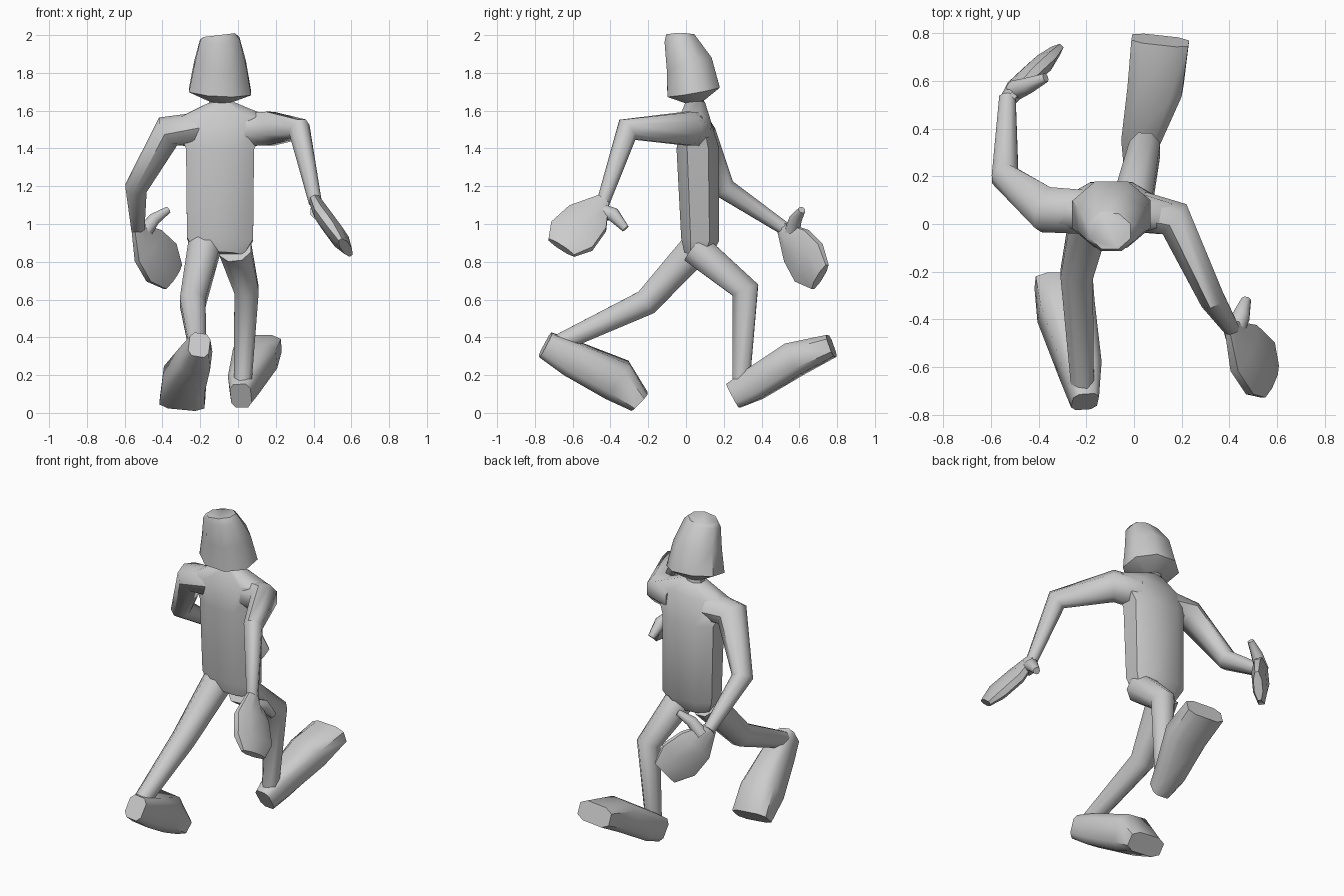
import bpy, bmesh
from mathutils import Vector


def loft(name, stations, wide, k=0.42):
    """Octagonal skin through stations (x, y, z, half_width, half_depth), mitred at bends."""
    pts = [Vector(s[:3]) for s in stations]
    bm = bmesh.new()
    rings = []
    for i, s in enumerate(stations):
        before = (pts[i] - pts[max(i - 1, 0)]).normalized()
        after = (pts[min(i + 1, len(pts) - 1)] - pts[i]).normalized()
        t = (before + after).normalized()
        mitre = 1 / max(0.7, t.dot(after if after.length else before))
        u = Vector(wide)
        u = (u - t * u.dot(t)).normalized()
        v = t.cross(u) * mitre
        shape = [(1, -k), (1, k), (k, 1), (-k, 1), (-1, k), (-1, -k), (-k, -1), (k, -1)]
        rings.append([bm.verts.new(pts[i] + u * a * s[3] + v * b * s[4]) for a, b in shape])
    for lo, hi in zip(rings, rings[1:]):
        for j in range(8):
            n = (j + 1) % 8
            bm.faces.new((lo[j], lo[n], hi[n], hi[j]))
    bm.faces.new(rings[0][::-1])
    bm.faces.new(rings[-1])
    bmesh.ops.recalc_face_normals(bm, faces=bm.faces)
    me = bpy.data.meshes.new(name)
    bm.to_mesh(me)
    bm.free()
    ob = bpy.data.objects.new(name, me)
    bpy.context.collection.objects.link(ob)
    bpy.ops.object.select_all(action='DESELECT')
    ob.select_set(True)
    bpy.context.view_layer.objects.active = ob
    bpy.ops.object.shade_smooth_by_angle(angle=0.85)


def tube(name, stations, wide):
    loft(name, [(x, y, z, r, r) for x, y, z, r in stations], wide)


X = (1, 0, 0)

# head and torso
loft("head", [(-0.1, 0.05, 1.65, .06, .05), (-0.095, 0.04, 1.70, .165, .14),
              (-0.095, 0.017, 1.85, .137, .122), (-0.097, -0.03, 1.975, .105, .083),
              (-0.1, -0.03, 2.0, .085, .075)], X)
loft("neck", [(-0.1, 0.05, 1.6, .06, .05), (-0.1, 0.05, 1.67, .05, .045)], X)
loft("torso", [(-0.1, 0.06, 0.84, .13, .07), (-0.095, 0.075, 0.92, .175, .1),
               (-0.095, 0.062, 1.4, .18, .112), (-0.09, 0.045, 1.56, .25, .08),
               (-0.1, 0.05, 1.645, .06, .05)], X, 0.5)

# arms
tube("right_arm", [(0.03, 0.05, 1.5, .085), (0.17, 0.02, 1.505, .08),
                   (0.325, -0.31, 1.5, .053), (0.41, -0.44, 1.11, .032)], (.9, .4, 0))
tube("left_arm", [(-0.2, 0.05, 1.5, .085), (-0.37, 0.06, 1.49, .08),
                  (-0.54, 0.2, 1.19, .055), (-0.53, 0.53, 0.97, .034)], (.68, -.34, -.52))

# mitten hands with thumbs
loft("right_hand", [(0.405, -0.435, 1.13, .035, .03), (0.46, -0.52, 1.03, .12, .045),
                    (0.53, -0.605, 0.935, .135, .045), (0.57, -0.66, 0.875, .085, .025)],
     (-.4, -1, .6))
tube("right_thumb", [(0.42, -0.46, 1.07, .04), (0.45, -0.385, 1.05, .035),
                     (0.47, -0.32, 0.975, .02)], X)
loft("left_hand", [(-0.535, 0.51, 0.98, .035, .03), (-0.475, 0.585, 0.885, .115, .042),
                   (-0.405, 0.65, 0.795, .135, .042), (-0.345, 0.71, 0.72, .085, .025)],
     (.5, .45, .66))
tube("left_thumb", [(-0.5, 0.56, 0.95, .04), (-0.445, 0.58, 1.025, .032),
                    (-0.37, 0.613, 1.075, .018)], (0, 1, 0))

# legs
tube("right_leg", [(-0.015, 0.05, 0.87, .085), (0.045, 0.315, 0.65, .065),
                   (0.025, 0.29, 0.13, .045)], X)
tube("left_leg", [(-0.18, 0.05, 0.87, .085), (-0.24, -0.21, 0.585, .068),
                  (-0.215, -0.69, 0.36, .047)], X)

# feet, heel to toe
loft("right_foot", [(0.015, 0.25, 0.09, .055, .07), (0.03, 0.36, 0.15, .08, .085),
                    (0.09, 0.575, 0.285, .115, .09), (0.11, 0.77, 0.355, .12, .06)],
     (1, -.3, -.05), 0.6)
loft("left_foot", [(-0.205, -0.745, 0.36, .055, .07), (-0.225, -0.61, 0.29, .085, .092),
                   (-0.285, -0.365, 0.175, .115, .11), (-0.295, -0.245, 0.06, .12, .06)],
     (1, .05, -.15), 0.6)
